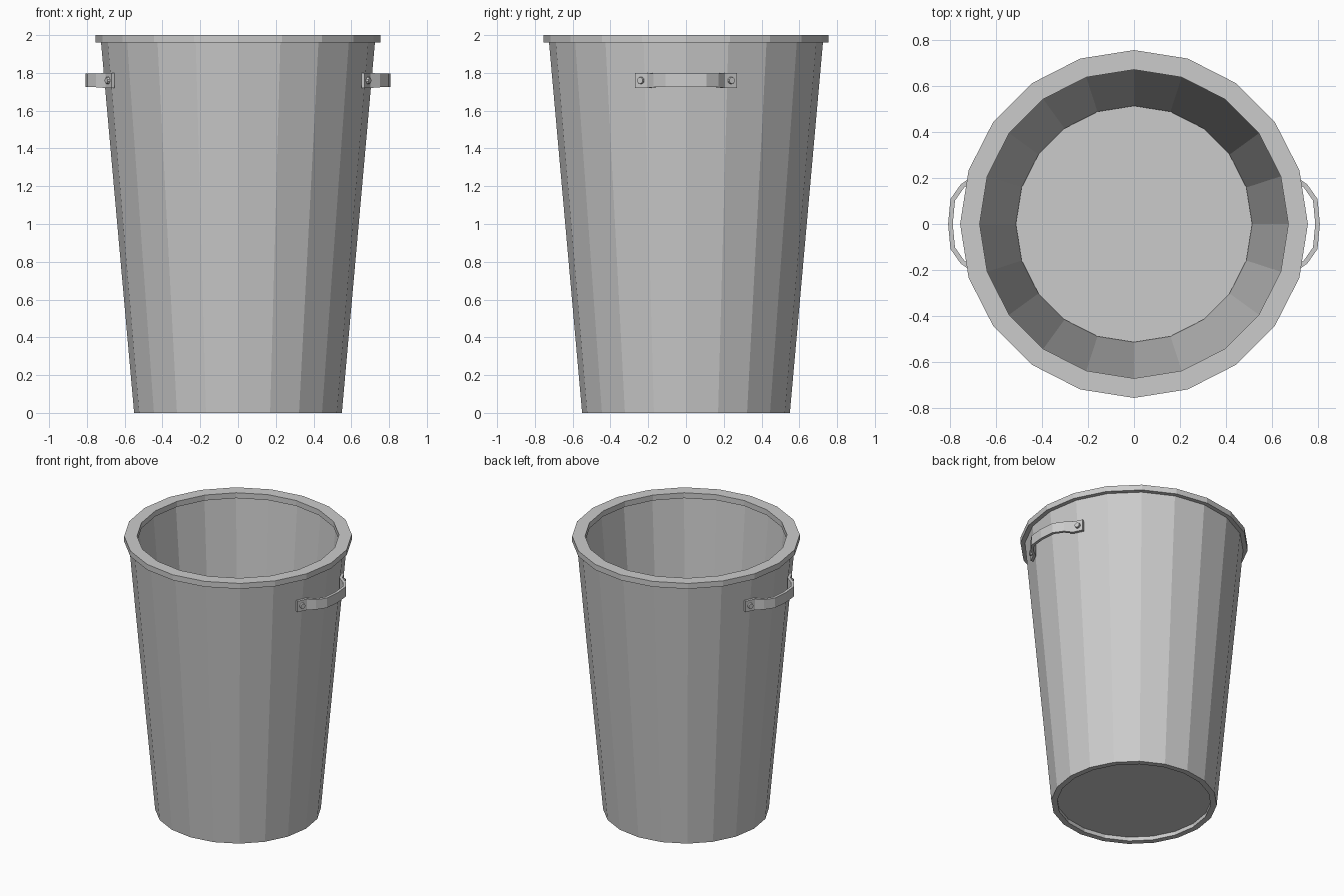
import bpy, bmesh, math
from mathutils import Vector, Matrix

if "Cube" in bpy.data.objects:
    bpy.data.objects.remove(bpy.data.objects["Cube"])

SIDES = 20


def finish(name, bm):
    bmesh.ops.recalc_face_normals(bm, faces=bm.faces)
    me = bpy.data.meshes.new(name)
    bm.to_mesh(me)
    bm.free()
    ob = bpy.data.objects.new(name, me)
    bpy.context.collection.objects.link(ob)
    return ob


def ring(name, profile):
    """Revolve a closed (radius, z) profile around z."""
    bm = bmesh.new()
    loops = []
    for i in range(SIDES):
        a = math.tau * i / SIDES
        loops.append([bm.verts.new((r * math.cos(a), r * math.sin(a), z)) for r, z in profile])
    n = len(profile)
    for i in range(SIDES):
        p, q = loops[i], loops[(i + 1) % SIDES]
        for j in range(n):
            k = (j + 1) % n
            bm.faces.new((p[j], q[j], q[k], p[k]))
    return finish(name, bm)


def mirror(ob, y=False):
    m = ob.modifiers.new("mirror", 'MIRROR')
    m.use_axis = (True, y, False)
    m.use_clip = False


# tapered wall and the flat collar around its top
ring("bin_wall", [(0.55, 0), (0.725, 1.96), (0.685, 1.96), (0.51, 0)])
ring("top_rim", [(0.755, 1.96), (0.755, 2.0), (0.67, 2.0), (0.67, 1.96)])

# raised floor disc
bm = bmesh.new()
bmesh.ops.create_cone(bm, cap_ends=True, segments=SIDES, radius1=0.513, radius2=0.513, depth=0.02,
                      matrix=Matrix.Translation((0, 0, 0.04)))
# align a corner with the x axis, like the wall
first = min(bm.verts, key=lambda v: abs(math.atan2(v.co.y, v.co.x)))
bmesh.ops.rotate(bm, verts=bm.verts, matrix=Matrix.Rotation(-math.atan2(first.co.y, first.co.x), 3, 'Z'))
finish("bin_floor", bm)

# bent strap handles with wider end tabs: (x, y, half height)
Z = 1.76
half = [(0.662, 0.265, 0.04), (0.694, 0.200, 0.04), (0.745, 0.165, 0.036), (0.787, 0.105, 0.036)]
path = half + [(0.797, 0, 0.036)] + [(x, -y, h) for x, y, h in reversed(half)]
bm = bmesh.new()
pairs = [(bm.verts.new((x, y, Z - h)), bm.verts.new((x, y, Z + h))) for x, y, h in path]
for (a, b), (c, d) in zip(pairs, pairs[1:]):
    bm.faces.new((a, c, d, b))
strap = finish("handle", bm)
s = strap.modifiers.new("thickness", 'SOLIDIFY')
s.thickness = 0.02
s.offset = 0
s.use_even_offset = True
mirror(strap)

# rivets on the tabs
out = Vector((math.cos(math.radians(26)), math.sin(math.radians(26)), 0))
bm = bmesh.new()
rot = out.to_track_quat('Z', 'Y').to_matrix().to_4x4()
bmesh.ops.create_cone(bm, cap_ends=True, segments=10, radius1=0.023, radius2=0.017, depth=0.03,
                      matrix=Matrix.Translation(Vector((0.678, 0.234, Z)) + out * 0.008) @ rot)
mirror(finish("rivet", bm), y=True)
